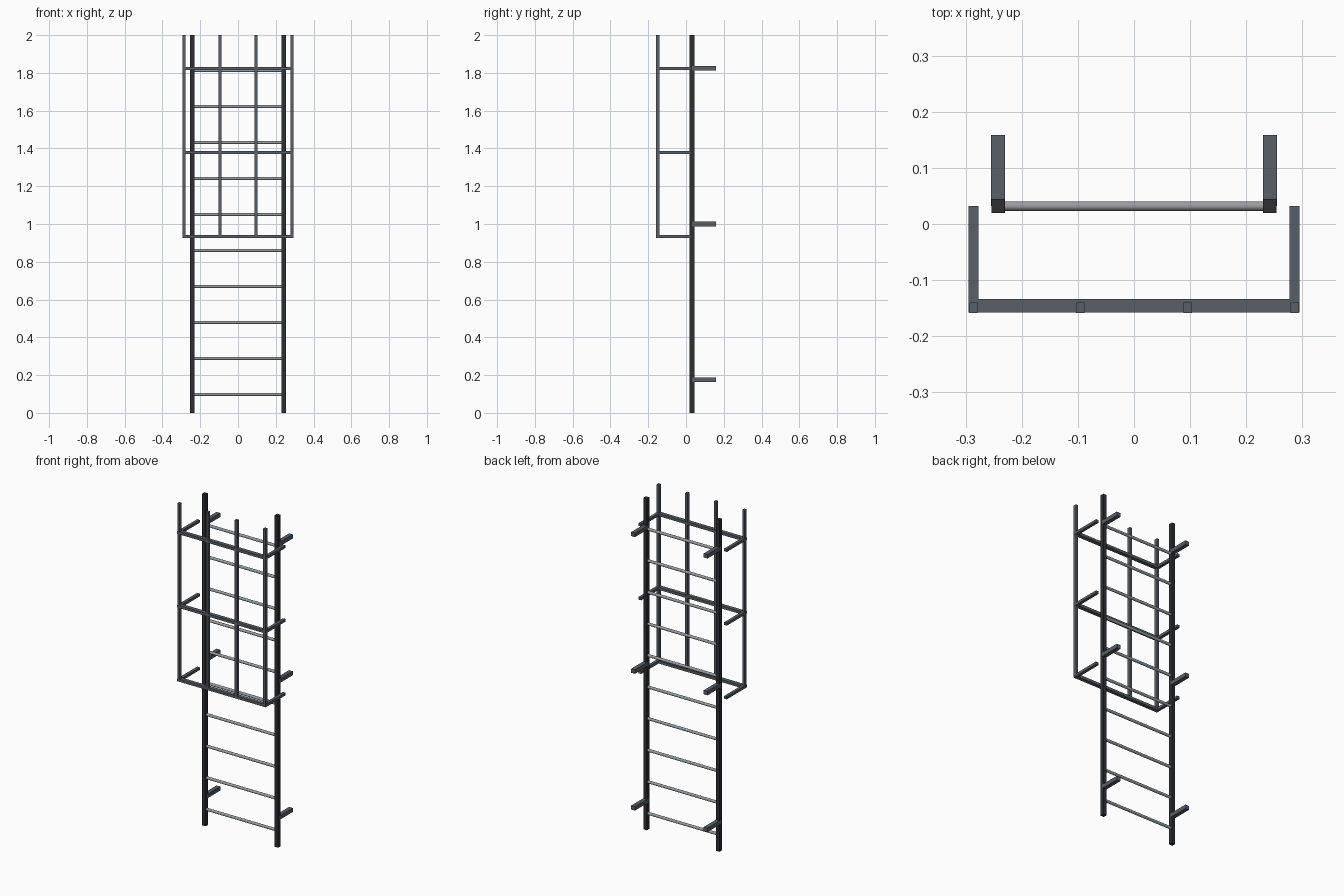
import bpy, bmesh
from mathutils import Matrix

if "Cube" in bpy.data.objects:
    bpy.data.objects.remove(bpy.data.objects["Cube"])


def material(name, rgb):
    m = bpy.data.materials.new(name)
    m.diffuse_color = (*rgb, 1)
    m.use_nodes = True
    m.node_tree.nodes["Principled BSDF"].inputs["Base Color"].default_value = m.diffuse_color
    return m


DARK = material("dark_steel", (0.025, 0.028, 0.034))
STEEL = material("grey_steel", (0.10, 0.115, 0.135))
BRIGHT = material("bare_steel", (0.32, 0.34, 0.36))


def finish(name, bm, mat):
    me = bpy.data.meshes.new(name)
    bm.to_mesh(me)
    bm.free()
    me.materials.append(mat)
    ob = bpy.data.objects.new(name, me)
    bpy.context.collection.objects.link(ob)
    return ob


def box(name, x, y, z, mat):
    """Box from (min, max) ranges on each axis."""
    bm = bmesh.new()
    bmesh.ops.create_cube(bm, size=1)
    for v in bm.verts:
        v.co = [r[0] if c < 0 else r[1] for c, r in zip(v.co, (x, y, z))]
    return finish(name, bm, mat)


def around(c, size):
    return (c - size / 2, c + size / 2)


RAIL_X, RAIL_Y = 0.242, 0.032

for s, side in ((-1, "left"), (1, "right")):
    # Upright rails
    box(f"rail_{side}", around(s * RAIL_X, 0.0235), around(RAIL_Y, 0.0245), (0, 2), DARK)
    # Wall brackets
    for z in (0.175, 1.0, 1.825):
        box(f"wall_bracket_{side}", around(s * RAIL_X, 0.025), (RAIL_Y, 0.159),
            around(z, 0.024), STEEL)

# Round rungs
for i in range(10):
    bm = bmesh.new()
    bmesh.ops.create_cone(bm, cap_ends=True, segments=16, radius1=0.0085,
                          radius2=0.0085, depth=2 * RAIL_X - 0.012,
                          matrix=Matrix.Translation((0, RAIL_Y, 0.098 + i * 0.1905))
                          @ Matrix.Rotation(1.5707963, 4, 'Y'))
    for f in bm.faces:
        f.smooth = len(f.verts) == 4
    finish("rung", bm, BRIGHT)

# Safety cage hoops
for i in range(3):
    zr = around(0.934 + i * 0.4445, 0.016)
    box("hoop_front", (-0.295, 0.295), (-0.158, -0.134), zr, STEEL)
    for s in (-1, 1):
        box("hoop_side", around(s * 0.286, 0.018), (-0.157, RAIL_Y), zr, STEEL)

# Vertical cage bars
for x in (-0.286, -0.0955, 0.0955, 0.286):
    box("cage_bar", around(x, 0.015), around(-0.149, 0.0185), (0.934, 2), STEEL)
